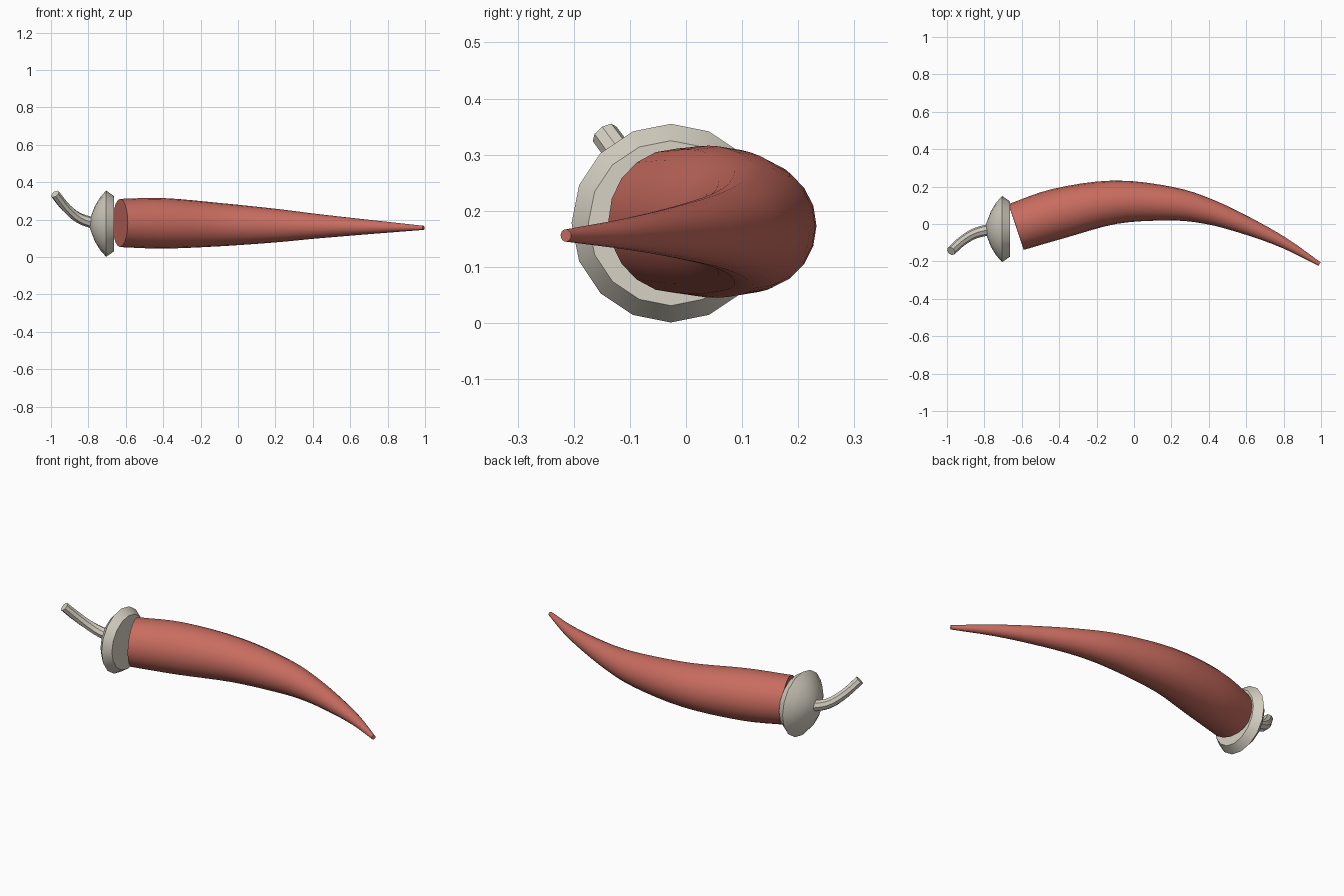
import bpy, bmesh, math
from mathutils import Vector

cube = bpy.data.objects.get("Cube")
if cube:
    bpy.data.objects.remove(cube, do_unlink=True)


def material(name, color):
    mat = bpy.data.materials.new(name)
    mat.use_nodes = True
    mat.diffuse_color = (*color, 1)
    mat.node_tree.nodes["Principled BSDF"].inputs["Base Color"].default_value = (*color, 1)
    return mat


def spline(points, steps):
    """Smooth samples (x, y, z, radius) running through the control points."""
    pts = [Vector(p) for p in points]
    pts = [2 * pts[0] - pts[1]] + pts + [2 * pts[-1] - pts[-2]]
    out = []
    for a, b, c, d in zip(pts, pts[1:], pts[2:], pts[3:]):
        for i in range(steps):
            t = i / steps
            out.append(0.5 * (2 * b + (c - a) * t + (2 * a - 5 * b + 4 * c - d) * t ** 2
                              + (3 * b - a - 3 * c + d) * t ** 3))
    return out + [pts[-2]]


def tube(name, samples, sides, mat):
    """Loft capped round sections along the samples."""
    bm = bmesh.new()
    rings = []
    for i, s in enumerate(samples):
        before, after = samples[max(i - 1, 0)], samples[min(i + 1, len(samples) - 1)]
        tangent = (after - before).xyz.normalized()
        side = tangent.cross(Vector((0, 0, 1))).normalized()
        up = side.cross(tangent)
        ring = []
        for k in range(sides):
            a = math.tau * k / sides
            ring.append(bm.verts.new(s.xyz + s.w * (up * math.cos(a) + side * math.sin(a))))
        rings.append(ring)
    for r, q in zip(rings, rings[1:]):
        for k in range(sides):
            n = (k + 1) % sides
            bm.faces.new((r[k], r[n], q[n], q[k]))
    bm.faces.new(rings[0])
    bm.faces.new(rings[-1])
    bmesh.ops.recalc_face_normals(bm, faces=bm.faces)
    mesh = bpy.data.meshes.new(name)
    bm.to_mesh(mesh)
    bm.free()
    mesh.materials.append(mat)
    obj = bpy.data.objects.new(name, mesh)
    bpy.context.collection.objects.link(obj)
    bpy.ops.object.select_all(action="DESELECT")
    obj.select_set(True)
    bpy.context.view_layer.objects.active = obj
    bpy.ops.object.shade_smooth_by_angle(angle=math.radians(35))


red = material("pepper red", (0.58, 0.15, 0.115))
cream = material("pale cream", (0.68, 0.64, 0.55))

# Curved tapering pepper body
body = [(-0.63, -0.016, 0.182, 0.129), (-0.4, 0.057, 0.18, 0.135),
        (-0.1, 0.117, 0.173, 0.116), (0.2, 0.108, 0.168, 0.09),
        (0.4, 0.066, 0.165, 0.068), (0.6, -0.008, 0.162, 0.048),
        (0.8, -0.1, 0.159, 0.029), (0.992, -0.214, 0.156, 0.011)]
tube("pepper_body", spline(body, 4), 20, red)

# Domed cap with a bevelled rim
profile = [(-0.79, 0.03), (-0.765, 0.095), (-0.738, 0.14), (-0.705, 0.177), (-0.662, 0.147)]
tube("cap", [Vector((x, -0.027, 0.178, r)) for x, r in profile], 16, cream)

# Bent stem
stem = [(-0.76, -0.027, 0.178, 0.031), (-0.85, -0.05, 0.208, 0.028),
        (-0.92, -0.092, 0.265, 0.026), (-0.978, -0.145, 0.337, 0.025)]
tube("stem", spline(stem, 3), 8, cream)
